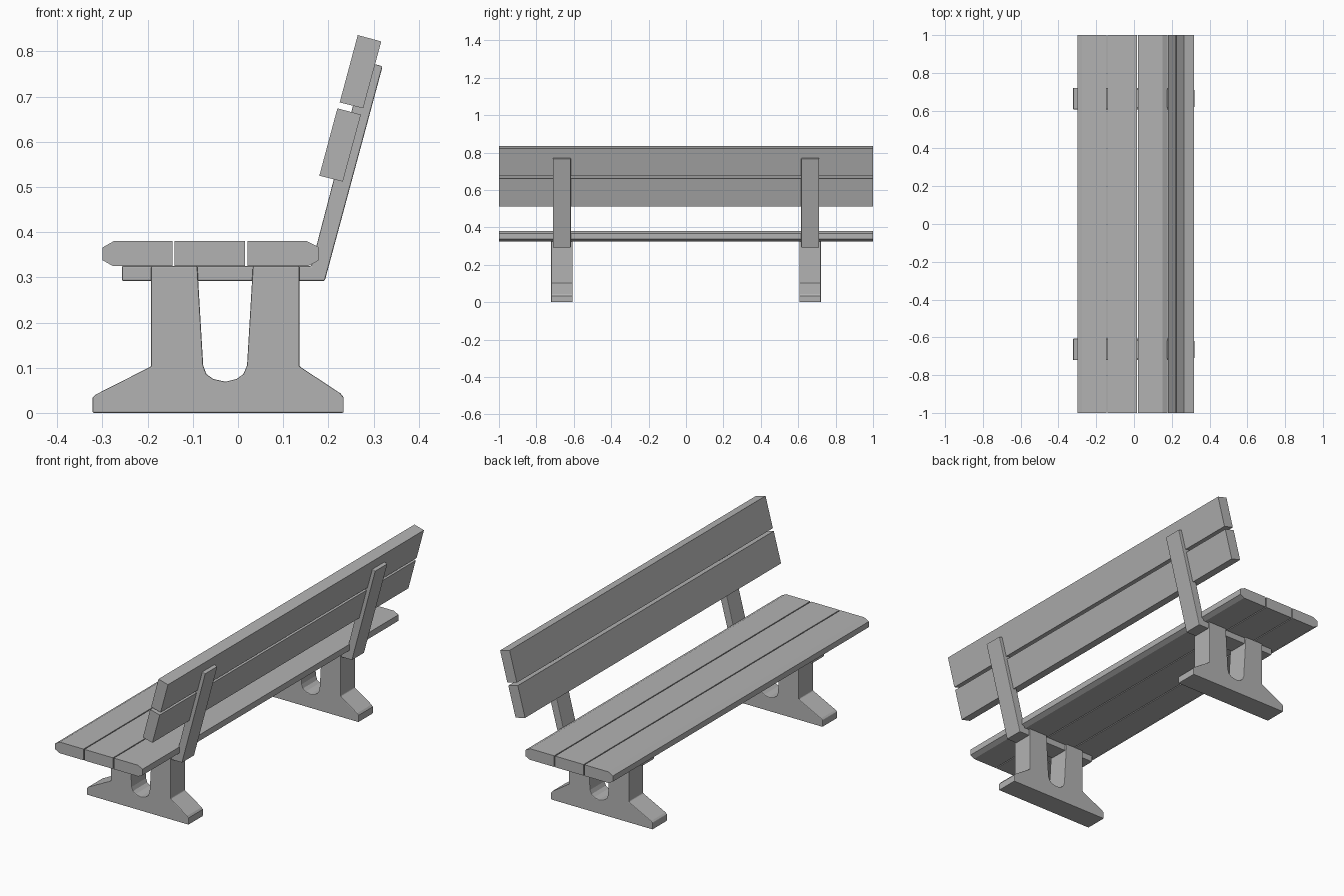
import bpy, bmesh

cube = bpy.data.objects.get("Cube")
if cube:
    bpy.data.objects.remove(cube, do_unlink=True)

grey = bpy.data.materials.new("plain grey")
grey.use_nodes = True
colour = (0.45, 0.45, 0.45, 1)
grey.diffuse_color = colour
grey.node_tree.nodes["Principled BSDF"].inputs["Base Color"].default_value = colour


def extrude_profile(name, points, y, length, bevel=0):
    """Extrude an x-z outline along y, centred on the given y."""
    bm = bmesh.new()
    face = bm.faces.new([bm.verts.new((px, y - length / 2, pz)) for px, pz in points])
    new = bmesh.ops.extrude_face_region(bm, geom=[face])["geom"]
    moved = [v for v in new if isinstance(v, bmesh.types.BMVert)]
    bmesh.ops.translate(bm, verts=moved, vec=(0, length, 0))
    bmesh.ops.recalc_face_normals(bm, faces=bm.faces)
    mesh = bpy.data.meshes.new(name)
    bm.to_mesh(mesh)
    bm.free()
    mesh.materials.append(grey)
    obj = bpy.data.objects.new(name, mesh)
    bpy.context.collection.objects.link(obj)
    if bevel:
        mod = obj.modifiers.new("soft edges", "BEVEL")
        mod.width = bevel
        mod.segments = 2
        mod.limit_method = "ANGLE"
        mod.angle_limit = 0.7
    return obj


# Seat planks: outer two have chamfered edges
LOW, TOP = 0.325, 0.38
seat = {
    "seat_plank_front": [(-0.145, LOW), (-0.145, TOP), (-0.275, TOP), (-0.3, 0.366),
                         (-0.3, 0.338), (-0.277, LOW)],
    "seat_plank_middle": [(-0.14, LOW), (0.016, LOW), (0.016, TOP), (-0.14, TOP)],
    "seat_plank_rear": [(0.021, LOW), (0.155, LOW), (0.178, 0.337), (0.178, 0.367),
                        (0.152, TOP), (0.021, TOP)],
}
for name, points in seat.items():
    extrude_profile(name, points, 0, 2)

# Leaning backrest planks
plank = [(0.18, 0.525), (0.232, 0.512), (0.272, 0.66), (0.22, 0.674)]
extrude_profile("back_plank_lower", plank, 0, 2)
extrude_profile("back_plank_upper", [(x + 0.045, z + 0.162) for x, z in plank], 0, 2)

# Trestle leg with sloping feet and a rounded notch
leg = [(-0.322, 0), (-0.322, 0.034), (-0.314, 0.041), (-0.192, 0.103), (-0.192, LOW),
       (-0.09, LOW), (-0.077, 0.105), (-0.07, 0.086), (-0.055, 0.075), (-0.028, 0.069),
       (-0.003, 0.075), (0.012, 0.086), (0.02, 0.105), (0.033, LOW), (0.136, LOW),
       (0.136, 0.103), (0.227, 0.043), (0.234, 0.034), (0.234, 0)]
# Bent bracket under the seat that rises behind the backrest
bracket = [(-0.257, 0.292), (0.192, 0.292), (0.32, 0.767), (0.28, 0.778),
           (0.162, LOW), (-0.257, LOW)]
for side, y in (("right", -0.664), ("left", 0.664)):
    end = "front" if y < 0 else "rear"
    extrude_profile(end + "_leg", leg, y, 0.114, 0.003)
    extrude_profile(end + "_bracket", bracket, y, 0.096, 0.003)
